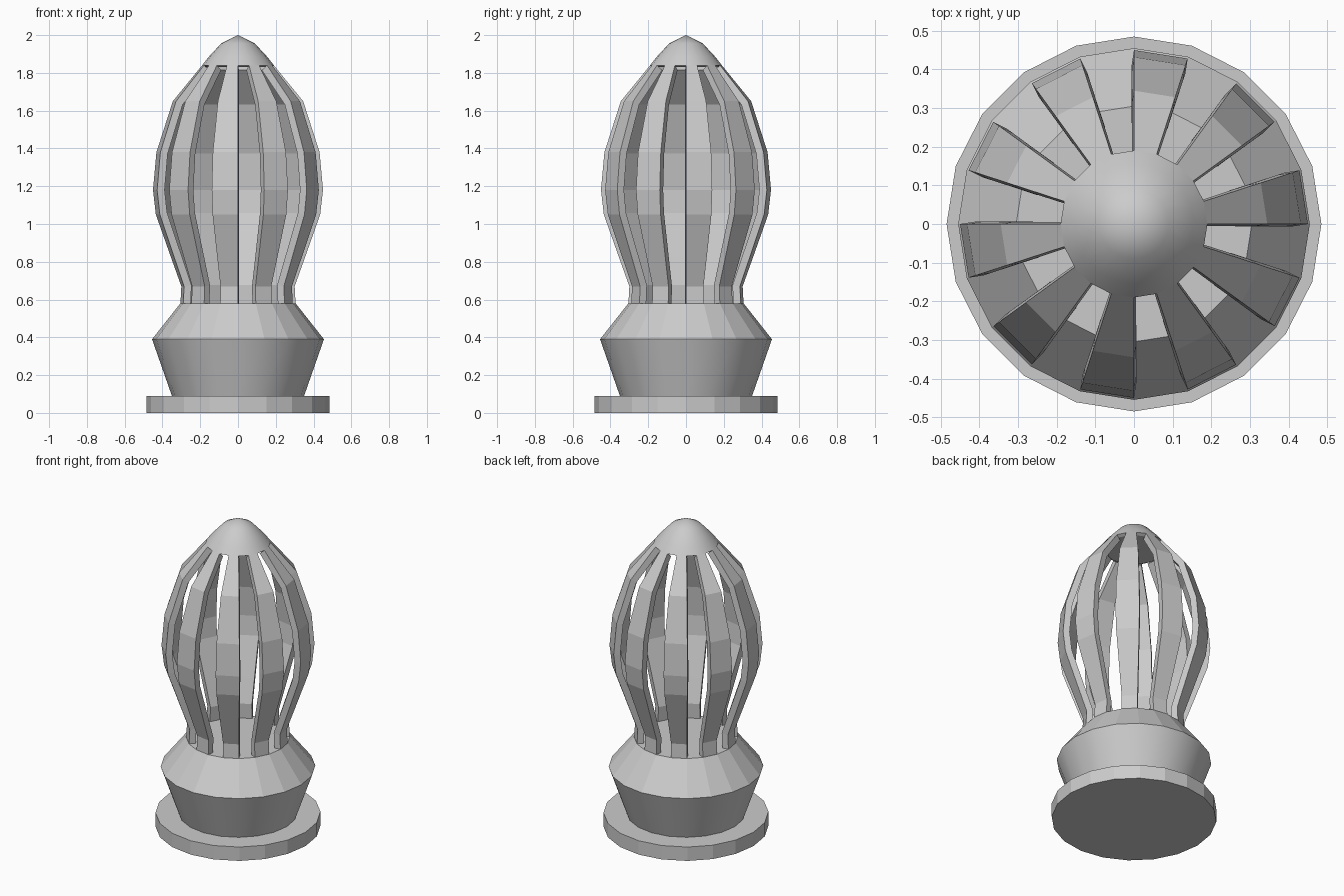
import bpy, bmesh, math

if "Cube" in bpy.data.objects:
    bpy.data.objects.remove(bpy.data.objects["Cube"])

SIDES = 20
STEP = 2 * math.pi / SIDES


def lathe(name, profile, keep=lambda i: True, caps=False, smooth=()):
    """Revolve (radius, z) points; keep(i) picks the sectors that get faces."""
    bm = bmesh.new()
    rings = []
    for r, z in profile:
        if r == 0:
            rings.append([bm.verts.new((0, 0, z))] * SIDES)
        else:
            rings.append([bm.verts.new((r * math.cos(i * STEP), r * math.sin(i * STEP), z))
                          for i in range(SIDES)])
    for k in range(len(rings) - 1):
        a, b = rings[k], rings[k + 1]
        for i in range(SIDES):
            if not keep(i):
                continue
            j = (i + 1) % SIDES
            f = bm.faces.new(list(dict.fromkeys((a[i], a[j], b[j], b[i]))))
            f.smooth = k in smooth
    if caps:
        bm.faces.new(rings[0][::-1])
        if profile[-1][0] > 0:
            bm.faces.new(rings[-1])
    # loose vertices are left in the skipped sectors
    bmesh.ops.delete(bm, geom=[v for v in bm.verts if not v.link_faces], context='VERTS')
    if caps:
        for e in bm.edges:
            if len(e.link_faces) == 2 and e.calc_face_angle() > math.radians(35):
                e.smooth = False
    mesh = bpy.data.meshes.new(name)
    bm.to_mesh(mesh)
    bm.free()
    obj = bpy.data.objects.new(name, mesh)
    bpy.context.collection.objects.link(obj)
    return obj


# Round foot plate
lathe("base_plate", [(0.485, 0), (0.485, 0.09)], caps=True)

# Flared collar with sloped shoulder and flat floor
lathe("collar", [(0.35, 0.09), (0.455, 0.39), (0.305, 0.58)], caps=True, smooth=(0,))

# Curved cage ribs in every second sector
ribs = lathe("cage_ribs",
             [(0.305, 0.575), (0.30, 0.67), (0.35, 0.81), (0.435, 1.05), (0.45, 1.18),
              (0.432, 1.38), (0.345, 1.65), (0.19, 1.84)],
             keep=lambda i: i % 2 == 0)
mod = ribs.modifiers.new("thickness", 'SOLIDIFY')
mod.thickness = 0.04
mod.offset = -1

# Pointed cap
lathe("cap", [(0.17, 1.83), (0.19, 1.84), (0.155, 1.885), (0.09, 1.955), (0, 2.0)],
      caps=True, smooth=(1, 2, 3))
